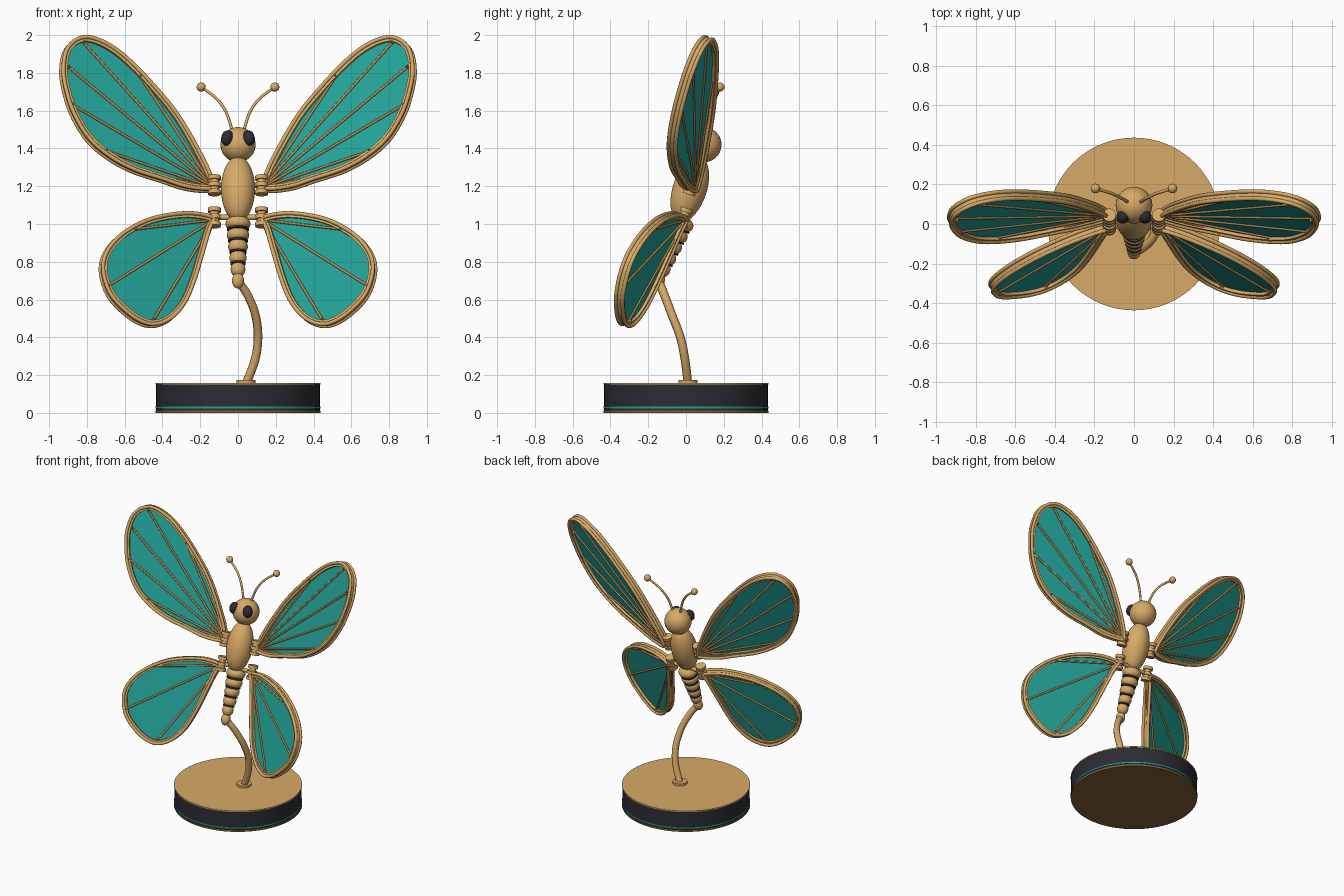
import bpy, bmesh, math
from mathutils import Vector

cube = bpy.data.objects.get("Cube")
if cube:
    bpy.data.objects.remove(cube, do_unlink=True)


def material(name, rgb):
    m = bpy.data.materials.new(name)
    m.use_nodes = True
    m.diffuse_color = (*rgb, 1)
    m.node_tree.nodes["Principled BSDF"].inputs["Base Color"].default_value = (*rgb, 1)
    return m


gold = material("warm brass", (0.68, 0.40, 0.135))
copper = material("aged copper", (0.48, 0.25, 0.08))
bronze = material("dark bronze", (0.22, 0.12, 0.035))
teal = material("teal enamel", (0.016, 0.36, 0.31))
dark = material("charcoal", (0.025, 0.025, 0.034))


def finish(bm, name, mat, smooth=True):
    bmesh.ops.recalc_face_normals(bm, faces=bm.faces)
    me = bpy.data.meshes.new(name)
    bm.to_mesh(me)
    bm.free()
    me.materials.append(mat)
    ob = bpy.data.objects.new(name, me)
    bpy.context.collection.objects.link(ob)
    if smooth:
        bpy.ops.object.select_all(action="DESELECT")
        ob.select_set(True)
        bpy.context.view_layer.objects.active = ob
        bpy.ops.object.shade_smooth_by_angle(angle=math.radians(40))
    return ob


def place(ob, loc, axis):
    ob.location = loc
    ob.rotation_euler = Vector(axis).to_track_quat("Z", "Y").to_euler()
    return ob


def ball(name, loc, size, mat, axis=(0, 0, 1)):
    bm = bmesh.new()
    bmesh.ops.create_uvsphere(bm, u_segments=32, v_segments=20, radius=1)
    bmesh.ops.scale(bm, vec=size, verts=bm.verts)
    return place(finish(bm, name, mat), loc, axis)


def rod(name, a, b, r, mat, sides=24):
    a, b = Vector(a), Vector(b)
    bm = bmesh.new()
    bmesh.ops.create_cone(bm, cap_ends=True, segments=sides, radius1=r, radius2=r, depth=(b - a).length)
    return place(finish(bm, name, mat), (a + b) / 2, b - a)


def tube(name, pts, r, mat, closed=False):
    cu = bpy.data.curves.new(name, "CURVE")
    cu.dimensions = "3D"
    cu.bevel_depth, cu.bevel_resolution, cu.use_fill_caps = r, 2, True
    sp = cu.splines.new("POLY")
    sp.points.add(len(pts) - 1)
    for p, q in zip(sp.points, pts):
        p.co = (*q, 1)
    sp.use_cyclic_u = closed
    sp.use_smooth = True
    cu.materials.append(mat)
    ob = bpy.data.objects.new(name, cu)
    bpy.context.collection.objects.link(ob)
    return ob


def spline(pts, closed=False, steps=6):
    """Catmull-Rom curve through the points."""
    pts = [Vector(p) for p in pts]
    n, out = len(pts), []
    get = lambda i: pts[i % n] if closed else pts[min(max(i, 0), n - 1)]
    for i in range(n if closed else n - 1):
        a, b, c, d = (get(i + k) for k in (-1, 0, 1, 2))
        for s in range(steps):
            t = s / steps
            out.append((2 * b + (c - a) * t + (2 * a - 5 * b + 4 * c - d) * t * t
                        + (3 * b - a - 3 * c + d) * t ** 3) / 2)
    return out if closed else out + [pts[-1]]


def inset(pts, d):
    """Move a closed clockwise outline inward."""
    n, out = len(pts), []
    for i, p in enumerate(pts):
        t = (pts[(i + 1) % n] - pts[i - 1]).normalized()
        out.append(p + Vector((t.y, -t.x)) * d)
    return out


def wing(name, outline, veins, root, slope):
    """Flat wing: outline in x and z, leaning in y by the slope."""
    normal = Vector((-slope[0], 1, -slope[1])).normalized()
    edge = spline(outline, True)
    for side, label in ((1, "left_"), (-1, "right_")):
        def lift(p, off=0.0):
            y = root[1] + slope[0] * (p[0] - root[0]) + slope[1] * (p[1] - root[2])
            v = Vector((p[0], y, p[1])) + normal * off
            return Vector((v.x * side, v.y, v.z))
        # Thin enamel panel
        bm = bmesh.new()
        rim = inset(edge, 0.015)
        front, back = ([bm.verts.new(lift(p, o)) for p in rim] for o in (-0.004, 0.004))
        bm.faces.new(front)
        bm.faces.new(back)
        for i in range(len(rim)):
            bm.faces.new((front[i - 1], front[i], back[i], back[i - 1]))
        finish(bm, label + name + "_panel", teal, False)
        # Rim band with a rectangular section
        bm = bmesh.new()
        loops = [[bm.verts.new(lift(p, o)) for p in inset(edge, d)]
                 for d, o in ((0.008, -0.02), (0.032, -0.02), (0.032, 0.02), (0.008, 0.02))]
        for k in range(4):
            A, B = loops[k - 1], loops[k]
            for i in range(len(A)):
                bm.faces.new((A[i - 1], A[i], B[i], B[i - 1]))
        finish(bm, label + name + "_rim", gold)
        # Beads around the rim
        for o in (-0.02, 0.02):
            tube(label + name + "_bead", [lift(p, o) for p in inset(edge, 0.01)], 0.011, gold, True)
        # Veins fanning from the root, and rivets at their ends
        for v in veins:
            for o in (-0.006, 0.006):
                tube(label + name + "_vein", [lift((root[0], root[2]), o), lift(v, o)], 0.007, copper)
            tip = lift(v)
            ball(label + name + "_rivet", tip, (0.009, 0.009, 0.026), copper, normal * Vector((side, 1, 1)))


wing("upper_wing",
     [(.127, 1.21), (.18, 1.34), (.307, 1.563), (.434, 1.722), (.566, 1.86), (.672, 1.944),
      (.778, 1.99), (.857, 1.983), (.92, 1.923), (.94, 1.817), (.926, 1.71), (.884, 1.58),
      (.804, 1.447), (.698, 1.352), (.566, 1.278), (.407, 1.225), (.275, 1.183), (.143, 1.172)],
     [(.52, 1.78), (.82, 1.96), (.90, 1.83), (.88, 1.63), (.70, 1.385), (.44, 1.255)],
     (.13, .046, 1.19), (-.32, .365))
wing("lower_wing",
     [(.127, 1.03), (.23, 1.06), (.36, 1.055), (.50, 1.02), (.63, .945), (.71, .85), (.73, .75),
      (.695, .63), (.62, .54), (.53, .475), (.445, .455), (.355, .49), (.28, .575), (.23, .69),
      (.19, .82), (.15, .96)],
     [(.55, .97), (.69, .67), (.45, .49), (.27, .63)],
     (.13, -.012, 1.02), (-.38, .33))

# Thorax, head and abdomen along a leaning axis
lean = Vector((0, 0.33, 1)).normalized()
ball("thorax", (0, .02, 1.185), (.09, .09, .18), gold, lean)
ball("head", (0, .095, 1.42), (.093, .093, .093), gold)
top, end = Vector((0, -.025, 1.0)), Vector((0, -.145, .7))
for i in range(6):
    t = i / 5
    c = top.lerp(end, t)
    r = .066 - .034 * t
    ball("abdomen_segment", c, (r, r, .043), gold, lean)
    if i < 4:
        gap = top.lerp(end, t + 0.1)
        rod("abdomen_ring", gap - lean * .005, gap + lean * .005, r * 0.88, dark)

# Eyes, antennae and wing hinges
for s, label in ((1, "left_"), (-1, "right_")):
    ball(label + "eye", (s * .056, .035, 1.455), (.033, .042, .033), dark, (s * .5, -.8, .3))
    feeler = spline([(s * .03, .11, 1.49), (s * .062, .13, 1.59), (s * .115, .155, 1.665), (s * .195, .18, 1.725)])
    tube(label + "antenna", feeler, .008, gold)
    ball(label + "antenna_tip", feeler[-1], (.024, .024, .024), gold)
    for name, y, z in (("upper_hinge", .03, 1.205), ("lower_hinge", -.01, 1.035)):
        c = Vector((s * .125, y, z))
        rod(label + name + "_pin", c - lean * .05, c + lean * .05, .024, gold)
        for h in (-.04, 0, .04):
            rod(label + name + "_collar", c + lean * (h - .011), c + lean * (h + .011), .034, gold)
        rod(label + name + "_arm", c, (0, y, z), .014, gold)

# Curved stem with a foot collar
tube("stem", spline([(0, -.145, .70), (.05, -.115, .625), (.092, -.075, .52), (.106, -.03, .40),
                     (.09, -.005, .28), (.043, .01, .155)]), .023, gold)
rod("stem_collar", (.043, .01, .15), (.043, .01, .173), .05, gold, 32)

# Round base in stacked layers
for name, low, high, r, mat in (("base_foot", 0, .012, .437, bronze), ("base_lower_band", .012, .024, .434, dark),
                                ("base_stripe", .024, .033, .437, teal), ("base_drum", .033, .149, .434, dark),
                                ("base_top", .149, .157, .437, gold)):
    rod(name, (0, 0, low), (0, 0, high), r, mat, 64)
